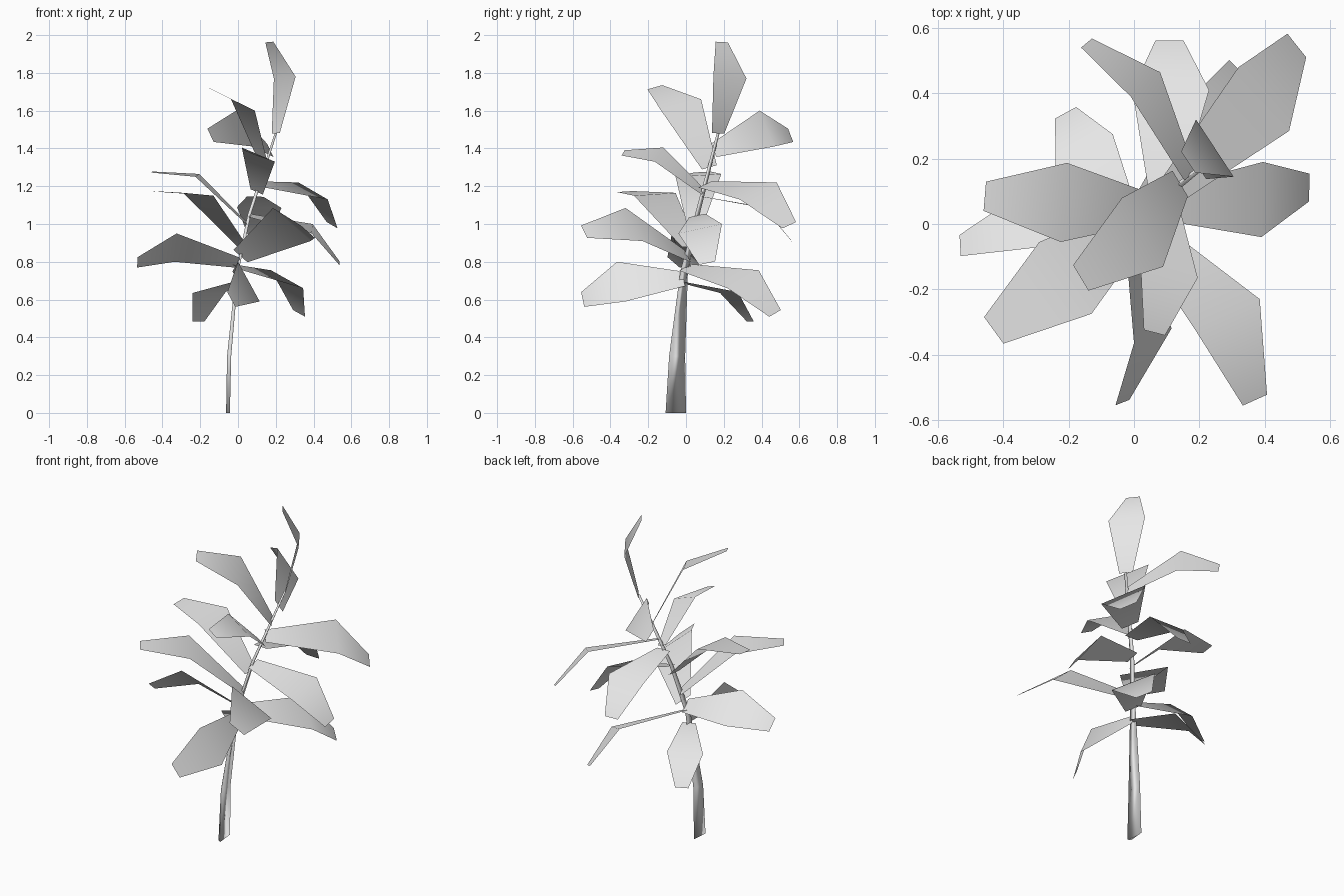
import bpy, math
from mathutils import Vector

cube = bpy.data.objects.get("Cube")
if cube:
    bpy.data.objects.remove(cube, do_unlink=True)

grey = bpy.data.materials.new("pale_grey")
grey.use_nodes = True
grey.diffuse_color = (0.8, 0.8, 0.8, 1)
grey.node_tree.nodes["Principled BSDF"].inputs["Base Color"].default_value = grey.diffuse_color


def add_part(name, points, faces):
    mesh = bpy.data.meshes.new(name)
    mesh.from_pydata(points, [], faces)
    mesh.materials.append(grey)
    for face in mesh.polygons:
        face.use_smooth = True
    part = bpy.data.objects.new(name, mesh)
    bpy.context.collection.objects.link(part)
    return part


# Stem: centre points with the width across x and y at each one
stem_path = [
    (Vector((-0.053, -0.054, 0)), 0.02, 0.108),
    (Vector((-0.047, -0.047, 0.3)), 0.022, 0.085),
    (Vector((-0.004, -0.01, 0.75)), 0.014, 0.04),
    (Vector((0.06, 0.06, 1.05)), 0.018, 0.025),
    (Vector((0.2, 0.17, 1.48)), 0.012, 0.015),
]


def stem_at(z):
    """Centre of the stem at a height."""
    for (low, _, _), (high, _, _) in zip(stem_path, stem_path[1:]):
        if z <= high.z:
            break
    return low.lerp(high, (z - low.z) / (high.z - low.z))


def build_stem():
    points, faces = [], []
    for centre, wide, deep in stem_path:
        for sx, sy in ((-0.5, -0.4), (0.5, -0.5), (0, 0.5)):
            points.append(centre + Vector((sx * wide, sy * deep, 0)))
    for ring in range(len(stem_path) - 1):
        for i in range(3):
            a, b = ring * 3 + i, ring * 3 + (i + 1) % 3
            faces.append((a, b, b + 3, a + 3))
    last = len(points) - 1
    faces += [(2, 1, 0), (last - 2, last - 1, last)]
    add_part("stem", points, faces)


# Leaf: narrow at the stem, widest at the bend, narrow at the drooping tip
BEND = math.radians(40)
END_WIDTH = 0.37


def build_leaf(name, height, left, right):
    left, right = Vector(left), Vector(right)
    side = right - left
    width = side.length
    base, middle = stem_at(height), (left + right) / 2
    forward = middle - base
    forward = (forward - forward.project(side)).normalized()
    up = side.cross(forward).normalized()
    tip = middle + width * (math.cos(BEND) * forward - math.sin(BEND) * up)
    half = side * END_WIDTH / 2
    points = [base - half, base + half, left, right, tip - half, tip + half]
    add_part(name, points, [(0, 1, 3, 2), (2, 3, 5, 4)])


# Leaves from the bottom up: stem height, then left and right widest corners
leaves = [
    (0.69, (-0.24, 0.18, 0.635), (-0.065, 0.275, 0.64)),
    (0.71, (0.115, -0.32, 0.59), (0, -0.365, 0.8)),
    (0.77, (0.175, 0.385, 0.755), (0.345, 0.22, 0.66)),
    (0.795, (-0.325, -0.075, 0.95), (-0.335, 0.1, 0.8)),
    (0.83, (0.385, -0.23, 0.91), (0.185, -0.32, 1.085)),
    (0.88, (-0.13, -0.275, 1.15), (-0.29, -0.055, 1.165)),
    (1.0, (-0.225, -0.055, 1.25), (-0.205, 0.187, 1.265)),
    (1.045, (0.395, 0.19, 1.0), (0.39, -0.04, 0.95)),
    (1.145, (-0.005, 0.41, 1.09), (0.23, 0.41, 1.085)),
    (1.17, (0.195, -0.165, 1.33), (0.02, -0.12, 1.405)),
    (1.21, (0.32, 0.48, 1.22), (0.475, 0.285, 1.13)),
    (1.3, (0.089, -0.131, 1.6), (-0.037, 0.08, 1.66)),
    (1.39, (-0.01, 0.39, 1.6), (0.08, 0.465, 1.41)),
    (1.48, (0.305, 0.145, 1.78), (0.19, 0.32, 1.77)),
]

build_stem()
for number, (height, left, right) in enumerate(leaves, 1):
    build_leaf(f"leaf_{number}", height, left, right)
